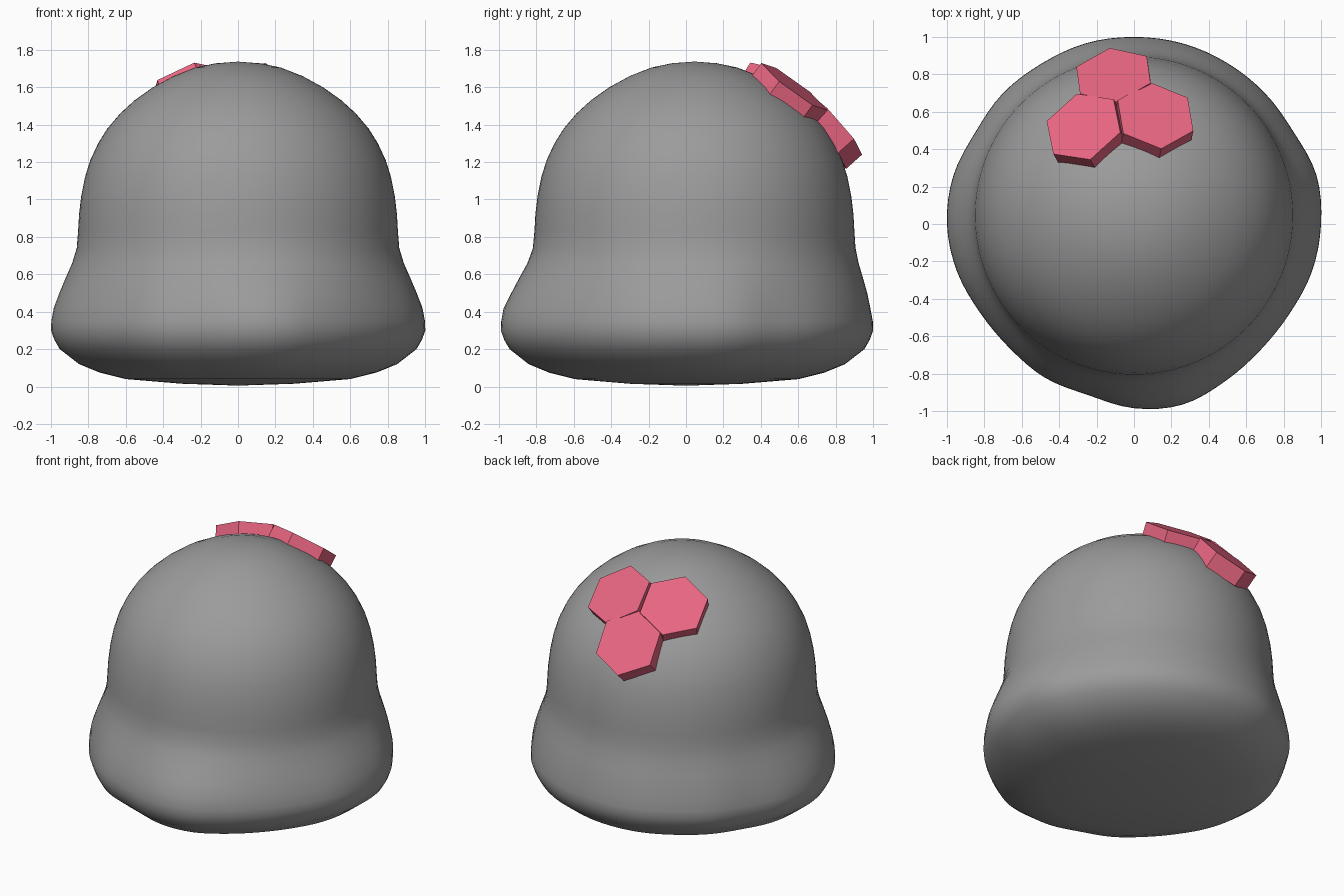
import bpy, bmesh, math
from mathutils import Vector, Matrix

cube = bpy.data.objects.get("Cube")
if cube:
    bpy.data.objects.remove(cube, do_unlink=True)


def material(name, color):
    mat = bpy.data.materials.new(name)
    mat.use_nodes = True
    mat.diffuse_color = (*color, 1)
    mat.node_tree.nodes["Principled BSDF"].inputs["Base Color"].default_value = (*color, 1)
    return mat


def make_object(name, bm, mat):
    bmesh.ops.recalc_face_normals(bm, faces=bm.faces)
    mesh = bpy.data.meshes.new(name)
    bm.to_mesh(mesh)
    bm.free()
    mesh.materials.append(mat)
    obj = bpy.data.objects.new(name, mesh)
    bpy.context.collection.objects.link(obj)
    return obj


def spline(values, i, t):
    """Smooth interpolation between closed-loop values."""
    n = len(values)
    a, b, c, d = (values[(i + k) % n] for k in (-1, 0, 1, 2))
    return b + 0.5 * t * (c - a + t * (2*a - 5*b + 4*c - d + t * (3*(b - c) + d - a)))


grey = material("stone grey", (0.33, 0.33, 0.33))
pink = material("rose pink", (0.80, 0.13, 0.22))

# Radius of the flared base every 15 degrees from +x, with the blunt point at the front
FLARE = [1.0, 1.01, .985, .99, .995, 1.0, 1.0, 1.0, .99, .99, .98, 1.0,
         1.0, .98, .95, .94, .95, .947, .985, 1.0, .972, .955, .96, .985]
STEPS = 4
DOME_Y = 0.045

# Height, dome radius, flare scale, share of flare in the ring
RINGS = [(.015, 0, .3, 1), (.04, 0, .6, 1), (.075, 0, .74, 1), (.12, 0, .85, 1),
         (.2, 0, .953, 1), (.25, 0, .982, 1), (.3, 0, 1, 1), (.35, 0, .998, 1),
         (.42, 0, .985, 1), (.5, .85, 1, .7), (.58, .855, 1, .46), (.66, .858, 1, .2),
         (.74, .858, 1, .03), (.83, .855, 1, 0), (.92, .85, 1, 0), (1.02, .838, 1, 0),
         (1.12, .818, 1, 0), (1.21, .79, 1, 0), (1.3, .748, 1, 0), (1.38, .698, 1, 0),
         (1.46, .63, 1, 0), (1.53, .553, 1, 0), (1.6, .455, 1, 0), (1.66, .345, 1, 0),
         (1.705, .23, 1, 0), (1.728, .12, 1, 0)]

# Domed body lofted from the flared base to the crown
bm = bmesh.new()
count = len(FLARE) * STEPS
rings = []
for z, dome_r, scale, share in RINGS:
    ring = []
    for k in range(count):
        a = math.tau * k / count
        direction = Vector((math.cos(a), math.sin(a), 0))
        flare = direction * spline(FLARE, k // STEPS, k % STEPS / STEPS) * scale
        dome = direction * dome_r + Vector((0, DOME_Y, 0))
        p = dome.lerp(flare, share)
        ring.append(bm.verts.new((p.x, p.y, z)))
    rings.append(ring)
for low, high in zip(rings, rings[1:]):
    for k in range(count):
        n = (k + 1) % count
        bm.faces.new((low[k], low[n], high[n], high[k]))
for ring, tip in ((rings[0], (0, 0, 0.005)), (rings[-1], (0, DOME_Y, 1.737))):
    centre = bm.verts.new(tip)
    for k in range(count):
        bm.faces.new((ring[k], ring[(k + 1) % count], centre))
body = make_object("domed_body", bm, grey)
for poly in body.data.polygons:
    poly.use_smooth = True


# Three hexagonal plates resting on the back of the dome
def hex_plate(name, centre, normal, corner, radius=0.22, depth=0.115):
    n = Vector(normal).normalized()
    x = Vector(corner)
    x = (x - n * x.dot(n)).normalized()
    y = n.cross(x)
    frame = Matrix((x, y, n)).transposed().to_4x4()
    frame.translation = Vector(centre) - n * depth / 2
    plate = bmesh.new()
    bmesh.ops.create_cone(plate, cap_ends=True, segments=6, radius1=radius,
                          radius2=radius, depth=depth)
    # Turn the plate so that a corner lies on the local x axis
    first = max(plate.verts, key=lambda v: v.co.y)
    turn = -math.atan2(first.co.y, first.co.x)
    bmesh.ops.transform(plate, matrix=frame @ Matrix.Rotation(turn, 4, "Z"), verts=plate.verts)
    return make_object(name, plate, pink)


hex_plate("right_hexagon", (-.27, .52, 1.604), (-.30, .52, .80), (.035, -.17, .123))
hex_plate("left_hexagon", (.115, .58, 1.603), (.13, .59, .80), (.03, -.175, .124))
hex_plate("lower_hexagon", (-.11, .797, 1.405), (-.12, .74, .66), (-.02, .143, -.16))
